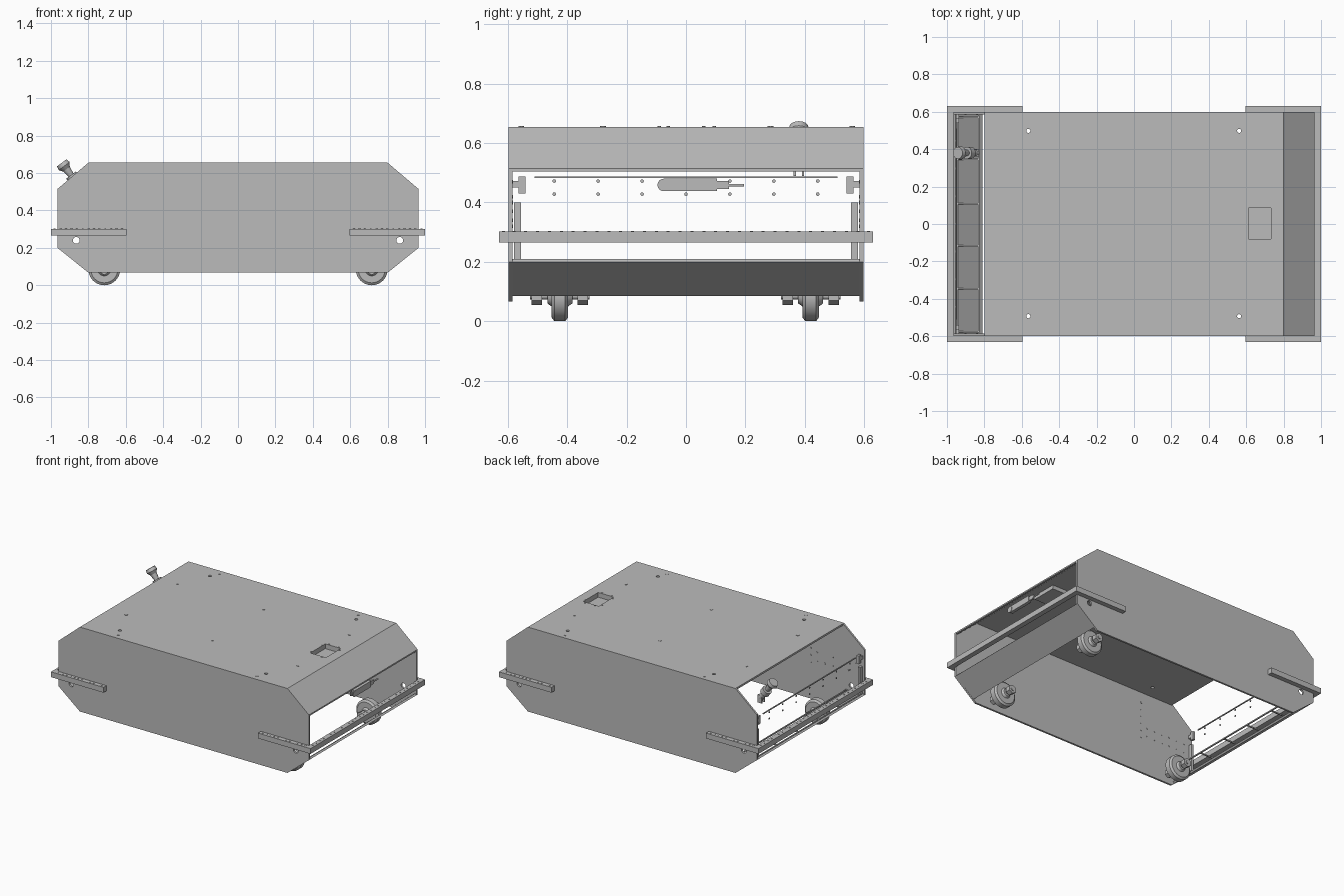
import bpy, bmesh, math
from mathutils import Vector, Matrix

if "Cube" in bpy.data.objects:
    bpy.data.objects.remove(bpy.data.objects["Cube"], do_unlink=True)

mat = bpy.data.materials.new("metal_grey")
mat.use_nodes = True
GREY = (0.5, 0.5, 0.5, 1)
mat.diffuse_color = GREY
mat.node_tree.nodes["Principled BSDF"].inputs["Base Color"].default_value = GREY


def finish(name, bm, smooth=False):
    bmesh.ops.recalc_face_normals(bm, faces=bm.faces)
    me = bpy.data.meshes.new(name)
    bm.to_mesh(me)
    bm.free()
    ob = bpy.data.objects.new(name, me)
    bpy.context.collection.objects.link(ob)
    me.materials.append(mat)
    if smooth:
        bpy.ops.object.select_all(action='DESELECT')
        bpy.context.view_layer.objects.active = ob
        ob.select_set(True)
        bpy.ops.object.shade_smooth_by_angle()
    return ob


def add_box(bm, lo, hi):
    lo, hi = Vector(lo), Vector(hi)
    size = Matrix.Diagonal((hi - lo).to_4d())
    size[3][3] = 1
    bmesh.ops.create_cube(bm, size=1, matrix=Matrix.Translation((lo + hi) / 2) @ size)


def box(name, lo, hi):
    bm = bmesh.new()
    add_box(bm, lo, hi)
    return finish(name, bm)


def add_rod(bm, a, b, r1, r2=None, sides=24):
    a, b = Vector(a), Vector(b)
    turn = (b - a).to_track_quat('Z', 'Y').to_matrix().to_4x4()
    bmesh.ops.create_cone(bm, cap_ends=True, segments=sides, radius1=r1,
                          radius2=r1 if r2 is None else r2, depth=(b - a).length,
                          matrix=Matrix.Translation((a + b) / 2) @ turn)


def discs(name, spots, axis, r, sides=10):
    # small screw heads lying on a surface
    bm = bmesh.new()
    d = Vector(axis) * 0.002
    for p in spots:
        add_rod(bm, Vector(p) - d, Vector(p) + d, r, sides=sides)
    return finish(name, bm)


def prism(name, pts, y0, y1):
    # extrude an xz outline along y
    bm = bmesh.new()
    f = bm.faces.new([bm.verts.new((x, y0, z)) for x, z in pts])
    ext = bmesh.ops.extrude_face_region(bm, geom=[f])
    vs = [v for v in ext["geom"] if isinstance(v, bmesh.types.BMVert)]
    bmesh.ops.translate(bm, verts=vs, vec=(0, y1 - y0, 0))
    return finish(name, bm)


def cut(ob, fill):
    # subtract a cutter mesh and bake the result
    bm = bmesh.new()
    fill(bm)
    cutter = finish("cutter", bm)
    mod = ob.modifiers.new("cut", 'BOOLEAN')
    mod.operation, mod.solver, mod.object = 'DIFFERENCE', 'EXACT', cutter
    bpy.context.view_layer.objects.active = ob
    bpy.ops.object.modifier_apply(modifier=mod.name)
    bpy.data.objects.remove(cutter, do_unlink=True)


# side plates with bored corner holes
half = [(0.8, 0.655), (0.965, 0.515), (0.965, 0.2), (0.8, 0.067)]
outline = half + [(-x, z) for x, z in reversed(half)]


def side_bores(bm):
    for x in (-0.865, 0.865):
        add_rod(bm, (x, -0.8, 0.24), (x, 0.8, 0.24), 0.018)


for side, s in (("left", 1), ("right", -1)):
    plate = prism(side + "_side_plate", outline, s * 0.585, s * 0.598)
    cut(plate, side_bores)

# top plate with through holes and hatch opening
top = box("top_plate", (-0.8, -0.59, 0.642), (0.8, 0.59, 0.655))


def top_bores(bm):
    for x in (-0.565, 0.562):
        for y in (-0.493, 0.498):
            add_rod(bm, (x, y, 0.6), (x, y, 0.7), 0.011)
    add_box(bm, (0.613, -0.08, 0.6), (0.733, 0.085, 0.7))


cut(top, top_bores)
hatch = bmesh.new()
add_box(hatch, (0.605, -0.085, 0.615), (0.74, 0.09, 0.622))
for x in (0.607, 0.733):
    add_box(hatch, (x, -0.085, 0.615), (x + 0.006, 0.09, 0.65))
for y in (-0.086, 0.085):
    add_box(hatch, (0.607, y, 0.615), (0.739, y + 0.006, 0.65))
finish("hatch_tray", hatch)
discs("top_screws", [(x, y, 0.655) for x in (-0.535, 0.535) for y in (-0.555, 0.56)]
      + [(x, y, 0.655) for x in (-0.665, 0, 0.66) for y in (-0.28, 0.285)], (0, 0, 1), 0.01)
discs("hatch_screws", [(x, y, 0.655) for x in (0.635, 0.71) for y in (-0.09, 0.095)]
      + [(x, y, 0.655) for x in (0.605, 0.741) for y in (-0.06, 0.06)], (0, 0, 1), 0.006)

# sloped panels
prism("upper_slope_panel", [(0.795, 0.655), (0.8, 0.655), (0.965, 0.515), (0.965, 0.505),
                            (0.952, 0.505), (0.795, 0.64)], -0.59, 0.59)
for name, s in (("front_lower_slope", 1), ("rear_lower_slope", -1)):
    prism(name, [(s * 0.965, 0.2), (s * 0.82, 0.085), (s * 0.81, 0.095), (s * 0.955, 0.21)],
          -0.59, 0.59)

# end plates with slot and round holes
def end_bores(bm):
    add_box(bm, (-2, -0.5, 0.245), (2, 0.5, 0.259))
    for y in (-0.51, 0.51):
        add_rod(bm, (-2, y, 0.238), (2, y, 0.238), 0.018)


for name, x0, x1, z in (("front_end_strip", 0.953, 0.965, 0.27), ("rear_end_plate", -0.965, -0.953, 0.515)):
    cut(box(name, (x0, -0.59, 0.2), (x1, 0.59, z)), end_bores)

# rear plate inner rail, brackets and screws
box("rear_rail", (-0.953, -0.51, 0.482), (-0.946, 0.51, 0.488))
fit = bmesh.new()
for s in (-1, 1):
    for y, y2, z, z2 in ((0.54, 0.565, 0.43, 0.487), (0.565, 0.585, 0.45, 0.472), (0.555, 0.58, 0.21, 0.4)):
        add_box(fit, (-0.953, min(s * y, s * y2), z), (-0.935, max(s * y, s * y2), z2))
finish("rear_corner_brackets", fit)
discs("rear_screws", [(-0.952, 0.148 * i, z) for i in range(-3, 4) for z in (0.428, 0.472)],
      (1, 0, 0), 0.006)

# inner side screws near the rear
spots = [(-0.55, z / 100) for z in range(32, 62, 5)] + [(-0.6 - 0.06 * i, z) for i in range(6) for z in (0.34, 0.4)]
discs("side_screws", [(x, s * 0.585, z) for x, z in spots for s in (-1, 1)], (0, 1, 0), 0.006)

# frame ribs on the inside of the rear slope
ribs = bmesh.new()
for y in (-0.575, -0.345, -0.115, 0.108, 0.345, 0.572):
    add_box(ribs, (-0.945, y - 0.004, 0.2), (-0.83, y + 0.004, 0.208))
for x in (-0.945, -0.83):
    add_box(ribs, (x - 0.004, -0.58, 0.2), (x + 0.004, 0.58, 0.208))
finish("rear_slope_ribs", ribs)

# wrap-around bumpers with screw rows
bumper_spots = []
for name, s in (("front_bumper", 1), ("rear_bumper", -1)):
    bm = bmesh.new()
    add_box(bm, (min(s * 0.965, s), -0.63, 0.265), (max(s * 0.965, s), 0.63, 0.302))
    for t in (-1, 1):
        add_box(bm, (min(s * 0.595, s * 0.965), min(t * 0.598, t * 0.63), 0.265),
                (max(s * 0.595, s * 0.965), max(t * 0.598, t * 0.63), 0.302))
        bumper_spots += [(s * (0.62 + 0.03 * i), t * 0.614, 0.302) for i in range(12)]
    bumper_spots += [(s * 0.982, -0.58 + 0.04 * i, 0.302) for i in range(30)]
    finish(name, bm)
discs("bumper_screws", bumper_spots, (0, 0, 1), 0.005, 8)

# three wheels with hubs, axles and mounts
for name, x, y in (("front_left", 0.715, 0.42), ("front_right", 0.715, -0.425), ("rear_right", -0.715, -0.425)):
    bm = bmesh.new()
    add_rod(bm, (x, y - 0.018, 0.085), (x, y + 0.018, 0.085), 0.085, sides=40)
    for s in (-1, 1):
        add_rod(bm, (x, y + s * 0.018, 0.085), (x, y + s * 0.028, 0.085), 0.085, 0.072, 40)
        add_rod(bm, (x, y + s * 0.028, 0.085), (x, y + s * 0.042, 0.085), 0.035, 0.025)
    finish(name + "_wheel", bm, True)
    bm = bmesh.new()
    add_rod(bm, (x, y - 0.1, 0.085), (x, y + 0.1, 0.085), 0.012)
    for s in (-1, 1):
        add_rod(bm, (x, y + s * 0.06, 0.085), (x, y + s * 0.095, 0.085), 0.03, sides=6)
    finish(name + "_axle", bm, True)

# stop knob on its tilted stem
bm = bmesh.new()
base, tilt = Vector((-0.86, 0.38, 0.545)), Vector((-0.6, 0, 0.8))
for a, b, r1, r2 in ((-0.03, 0.02, 0.02, 0.02), (0.02, 0.055, 0.032, 0.032), (0.055, 0.095, 0.016, 0.022),
                     (0.095, 0.115, 0.022, 0.036), (0.115, 0.137, 0.036, 0.032)):
    add_rod(bm, base + tilt * a, base + tilt * b, r1, r2)
finish("stop_knob", bm, True)
bm = bmesh.new()
for y in (0.362, 0.39):
    add_box(bm, (-0.862, y, 0.49), (-0.83, y + 0.008, 0.545))
finish("stop_knob_contacts", bm)

# hanging handle in the front opening
bm = bmesh.new()
add_box(bm, (0.93, -0.075, 0.438), (0.952, 0.105, 0.48))
for x in (0.93, 0.952):
    add_rod(bm, (x - 0.002, -0.075, 0.459), (x + 0.002, -0.075, 0.459), 0.021)
add_box(bm, (0.935, 0.105, 0.445), (0.947, 0.145, 0.473))
add_rod(bm, (0.941, 0.145, 0.458), (0.941, 0.195, 0.458), 0.005)
finish("front_handle", bm)
